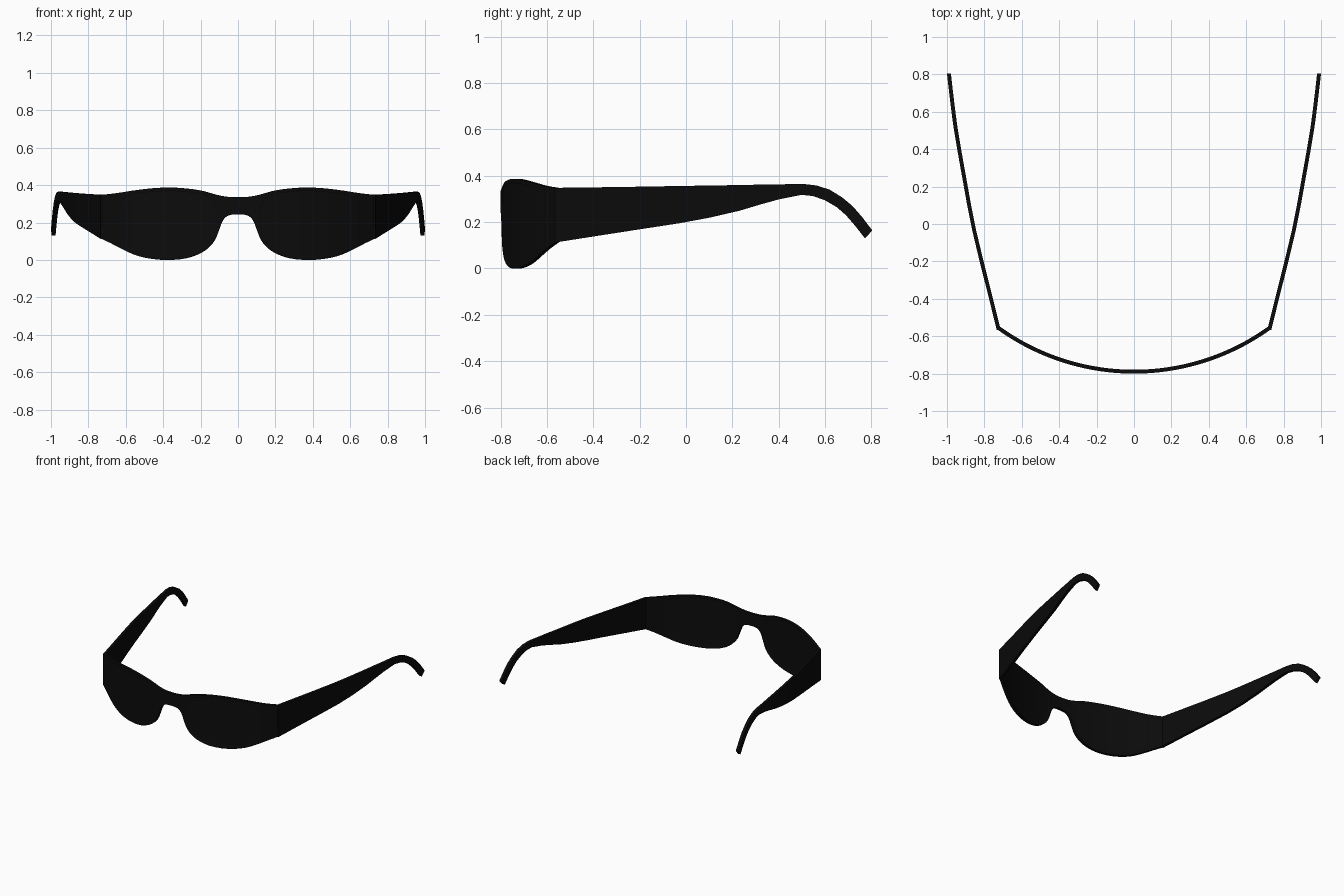
import bpy, bmesh, math

if "Cube" in bpy.data.objects:
    bpy.data.objects.remove(bpy.data.objects["Cube"])

R, T = 1.25, 0.021          # wrap radius and sheet thickness
YC = -0.80 + R              # centre of the wrap arc


def material(name, v):
    m = bpy.data.materials.new(name)
    m.diffuse_color = (v, v, v, 1)
    m.use_nodes = True
    m.node_tree.nodes["Principled BSDF"].inputs["Base Color"].default_value = m.diffuse_color
    return m


frame_mat = material("black plastic", 0.0033)
lens_mat = material("dark lens", 0.0036)


def curve(pts, x):
    """Smooth curve through (x, value) points."""
    n = len(pts)
    for i in range(n - 1):
        (x0, v0), (x1, v1) = pts[i], pts[i + 1]
        if x <= x1 or i == n - 2:
            break
    def slope(k):
        a, b = pts[max(k - 1, 0)], pts[min(k + 1, n - 1)]
        return (b[1] - a[1]) / (b[0] - a[0])
    h = x1 - x0
    t = (x - x0) / h
    return ((2*t**3 - 3*t*t + 1) * v0 + (t**3 - 2*t*t + t) * h * slope(i)
            + (3*t*t - 2*t**3) * v1 + (t**3 - t*t) * h * slope(i + 1))


def finish(name, bm, mats):
    bmesh.ops.recalc_face_normals(bm, faces=bm.faces[:])
    me = bpy.data.meshes.new(name)
    bm.to_mesh(me)
    bm.free()
    ob = bpy.data.objects.new(name, me)
    bpy.context.collection.objects.link(ob)
    for m in mats:
        me.materials.append(m)
    bpy.ops.object.select_all(action='DESELECT')
    bpy.context.view_layer.objects.active = ob
    ob.select_set(True)
    bpy.ops.object.shade_smooth_by_angle(angle=math.radians(30))
    mir = ob.modifiers.new("mirror", 'MIRROR')
    mir.use_clip = True
    return ob


# Front: brow line and lower edge, right half
brow = [(0, .335), (.06, .338), (.11, .347), (.2, .371), (.29, .383), (.37, .387),
        (.46, .383), (.56, .371), (.65, .357), (.73, .348)]
lower = [(0, .243), (.04, .241), (.065, .230), (.085, .205), (.1, .167), (.12, .116),
         (.15, .074), (.2, .037), (.27, .011), (.34, .001), (.42, .001), (.5, .012),
         (.56, .030), (.62, .058), (.68, .089), (.73, .113)]
L0, L1 = .118, .632         # lens extent
xs = [0, .02, .04, .055, .065, .075, .085, .092, .1, .108]
lens_xs = [L0, .124, .132, .142, .16, .18, .2, .235, .27, .305, .34, .38, .42, .46,
           .5, .53, .56, .585, .605, .618, .627, L1]
xs += lens_xs + [.655, .68, .705, .73]

bm = bmesh.new()
cols = []
for x in xs:
    lo, hi = curve(lower, x), curve(brow, x)
    # Lens opening follows the outline, rounded at both ends
    e = min(x - L0, L1 - x)
    e = max(0, min(1, e / .06))
    r = .055 * (1 - math.sqrt(1 - (1 - e) ** 2))
    zs = [lo, lo + .016 + r, hi - .016 - r, hi]
    a = math.asin(x / R)
    cols.append([[bm.verts.new((q * math.sin(a), YC - q * math.cos(a), z)) for z in zs]
                 for q in (R, R - T)])
panes = ([], [])
for i in range(len(xs) - 1):
    A, B = cols[i], cols[i + 1]
    for s in range(2):
        for k in range(3):
            f = bm.faces.new((A[s][k], B[s][k], B[s][k+1], A[s][k+1]))
            if k == 1 and xs[i] >= L0 and xs[i + 1] <= L1:
                panes[s].append(f)
    for k in (0, 3):
        bm.faces.new((A[0][k], B[0][k], B[1][k], A[1][k]))
E = cols[-1]
for k in range(3):
    bm.faces.new((E[0][k], E[0][k+1], E[1][k+1], E[1][k]))
bmesh.ops.recalc_face_normals(bm, faces=bm.faces[:])
# Shallow seam around each lens
for pane in panes:
    bmesh.ops.inset_region(bm, faces=pane, thickness=.003, depth=-.002,
                           use_even_offset=False)
    for f in pane:
        f.material_index = 1
finish("front_frame_and_lenses", bm, [frame_mat, lens_mat])

# Temple arms: (lower y, z, upper y, z) stations ending in the ear hook
stations = [(-.566, .112, -.566, .348), (-.4, .138, -.4, .350), (-.2, .169, -.2, .353),
            (-.03, .195, -.03, .356), (.1, .219, .1, .358), (.23, .249, .23, .360),
            (.32, .276, .32, .362), (.40, .298, .40, .363), (.5, .318, .505, .365),
            (.55, .312, .565, .358), (.6, .294, .62, .340), (.65, .265, .675, .306),
            (.69, .230, .72, .268), (.73, .184, .76, .222), (.772, .130, .804, .164)]
outer = [(-.57, .733), (-.4, .775), (-.03, .866), (.23, .915), (.5, .962),
         (.65, .982), (.804, 1.0)]
bm = bmesh.new()
prev = None
for ly, lz, uy, uz in stations:
    ring = [bm.verts.new((curve(outer, y) - d, y, z))
            for y, z, d in ((ly, lz, 0), (uy, uz, 0), (uy, uz, T), (ly, lz, T))]
    if prev:
        for k in range(4):
            j = (k + 1) % 4
            bm.faces.new((prev[k], prev[j], ring[j], ring[k]))
    else:
        bm.faces.new(ring)
    prev = ring
bm.faces.new(prev)
finish("temple_arms", bm, [frame_mat])
